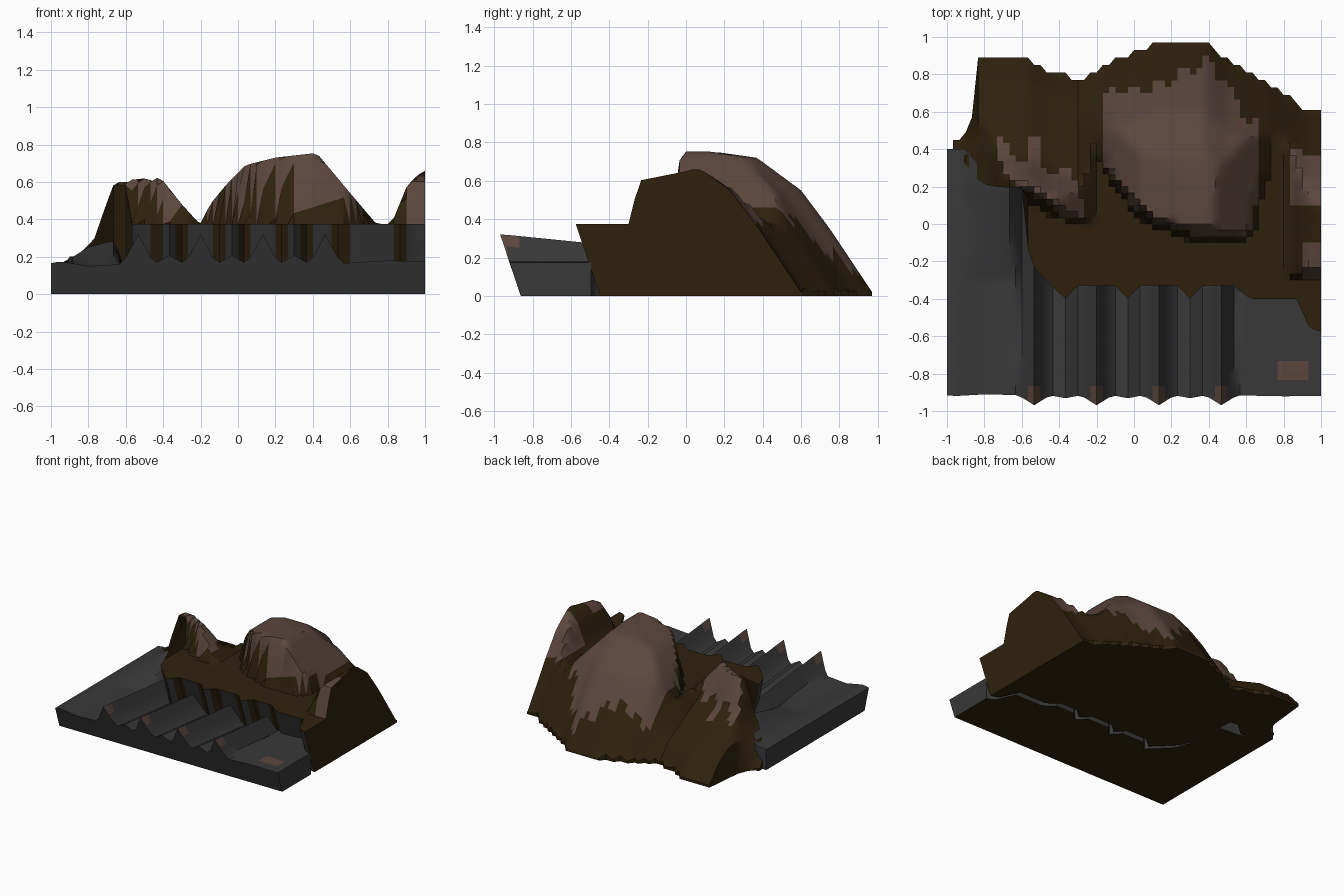
import bpy, bmesh, math

cube = bpy.data.objects.get("Cube")
if cube:
    bpy.data.objects.remove(cube, do_unlink=True)

STEP = 1 / 30      # grid spacing
LEAN = 0.34        # forward lean of the front walls
PLATEAU = 0.375


def material(name, rgb):
    m = bpy.data.materials.new(name)
    m.use_nodes = True
    m.diffuse_color = (*rgb, 1)
    m.node_tree.nodes["Principled BSDF"].inputs["Base Color"].default_value = (*rgb, 1)
    return m


SOIL, ROCK, SLATE = 0, 1, 2
MATERIALS = [material("dark soil brown", (0.028, 0.0155, 0.004)),
             material("rock tan", (0.105, 0.062, 0.046)),
             material("slate grey", (0.04, 0.04, 0.041))]


def curve(*pts):
    """Piecewise linear function through the points."""
    def f(x):
        if x <= pts[0][0]:
            return pts[0][1]
        for (x0, y0), (x1, y1) in zip(pts, pts[1:]):
            if x <= x1:
                return y0 + (y1 - y0) * (x - x0) / (x1 - x0)
        return pts[-1][1]
    return f


def zigzag(x, period, size):
    return size * abs(((x / period) % 1) * 2 - 1)


def solid(name, columns, front, back, height, colour):
    """Closed block: a ring of points at each x, bridged to the next ring."""
    bm = bmesh.new()
    rings = []
    for i in columns:
        x = i * STEP
        lo, hi = front(x), back(x)
        ys = [min(max(j * STEP, lo), hi) for j in range(-30, 31)]
        ring = [(x, lo + LEAN * height(x, lo), 0)]
        ring += [(x, y, height(x, y)) for y in ys] + [(x, hi, 0)]
        rings.append([bm.verts.new(p) for p in ring])
    for a, b in zip(rings, rings[1:]):
        for j in range(len(a)):
            k = (j + 1) % len(a)
            bm.faces.new((a[j], b[j], b[k], a[k]))
    # end walls
    bm.faces.new(rings[0])
    bm.faces.new(rings[-1][::-1])
    bmesh.ops.remove_doubles(bm, verts=bm.verts, dist=1e-4)
    bm.normal_update()
    for f in bm.faces:
        f.material_index = colour(f.calc_center_median(), f.normal)
    mesh = bpy.data.meshes.new(name)
    bm.to_mesh(mesh)
    bm.free()
    for m in MATERIALS:
        mesh.materials.append(m)
    ob = bpy.data.objects.new(name, mesh)
    bpy.context.collection.objects.link(ob)
    bpy.ops.object.select_all(action="DESELECT")
    ob.select_set(True)
    bpy.context.view_layer.objects.active = ob
    bpy.ops.object.shade_smooth_by_angle(angle=math.radians(35))


# Outlines of the raised land
land_front = curve((-1, .38), (-.93, .36), (-.87, .28), (-.82, .22), (-.75, .2), (-.6, .19),
                   (-.56, -.2), (-.5, -.27), (-.367, -.4), (-.3, -.33), (-.1, -.33),
                   (-.033, -.4), (.033, -.33), (.233, -.33), (.3, -.4), (.367, -.33),
                   (.533, -.33), (.62, -.4), (.87, -.4), (.94, -.56), (1, -.575))
land_back = curve((-1, .42), (-.94, .44), (-.87, .52), (-.835, .89), (-.57, .89), (-.45, .82),
                  (-.3, .77), (-.1, .88), (.12, .97), (.38, .97), (.5, .87), (.7, .77),
                  (.82, .68), (.92, .61), (1, .6))
# Back slopes by distance from the rear edge: steep, and gentle on the left
steep_slope = curve((0, .02), (.12, .2), (.22, .35), (.37, .55), (.6, .72), (.95, .77))
gentle_slope = curve((0, .02), (.12, .15), (.52, .36), (.68, .64))
steepness = curve((-.88, 1), (-.83, 0), (-.3, 0), (-.1, 1))

# Hills: a cross profile, a foot line in front and a rise behind it
dome_x = curve((-.3, .1), (-.2, .38), (-.15, .48), (-.05, .6), (.04, .69), (.2, .73), (.42, .755),
               (.5, .66), (.6, .54), (.74, .375), (.8, .2))
dome_foot = curve((-.2, .4), (-.1, .22), (0, .09), (.1, 0), (.3, -.07), (.58, -.075),
                  (.64, 0), (.68, .2), (.75, .4))
dome_rise = curve((0, .375), (.01, .55), (.035, .7), (.06, .75), (.1, .76))
crag_x = curve((-.95, .14), (-.9, .17), (-.77, .29), (-.74, .38), (-.69, .52), (-.66, .6),
               (-.42, .63), (-.3, .48), (-.2, .37))
crag_foot = curve((-.75, .15), (-.6, .15), (-.4, .04), (-.25, .0))
crag_rise = curve((0, .375), (.04, .58), (.09, .64), (.2, .56), (.4, .4), (.75, .1))
bluff_x = curve((.78, .2), (.82, .375), (.9, .57), (.95, .63), (1, .66))
bluff_rise = curve((-.29, .375), (-.25, .6), (0, .65), (.06, .67))


def dome(x, y):
    return min(dome_x(x), dome_rise(y - dome_foot(x)))


def land_height(x, y):
    crag = min(crag_x(x), crag_rise(y - crag_foot(x)))
    bluff = min(bluff_x(x), bluff_rise(y))
    floor = min(PLATEAU, crag_x(x)) if x < -.59 else PLATEAU
    d, k = land_back(x) - y, steepness(x)
    slope = k * steep_slope(d) + (1 - k) * gentle_slope(d)
    return max(.02, min(slope, max(floor, crag, dome(x, y), bluff)))


def stepped_back(x):
    return .97 + round((land_back(x) - .97) / .04) * .04


# Limits of the bare rock on the dome and the crag
dome_rock_end = curve((-.17, .68), (.1, .72), (.4, .86), (.5, .72), (.63, .5))
crag_rock_start = curve((-.75, .42), (-.68, .26), (-.6, .18), (-.45, .11), (-.38, .03))
crag_rock_end = curve((-.72, .48), (-.62, .32), (-.58, .34), (-.55, .52), (-.5, .42),
                      (-.48, .29), (-.42, .25), (-.37, .33), (-.33, .26), (-.27, .1))


def land_colour(c, n):
    x, y, z = c
    if z < .001:
        return SOIL
    # Front cliff with soil columns between slate bays
    if z < .2 and y < land_front(x) + .12 and abs(n.x) < .95 and n.y < -.1:
        gap = abs((x + .2) % (1 / 3) - 1 / 6)
        if -.56 < x < .5:
            return SOIL if .035 < gap < .1 else SLATE
        return SOIL if x < .6 or .83 < x < .91 else SLATE
    # Bare rock on the three hills
    if -.18 < x < .65 and dome(x, y) > .4 and y < dome_rock_end(x) + zigzag(x, .13, .09) - .03:
        base = y < dome_foot(x) + .06 and z < .54
        return SOIL if base and (.02 < x < .35 or zigzag(x, .12, 1) < .4) else ROCK
    if -.74 < x < -.27 and crag_rock_start(x) < y < crag_rock_end(x):
        return ROCK if z > .3 and (n.z > .3 or x > -.42) else SOIL
    if x > .84 and n.x < .98 and z > .38:
        if .1 < y < .42 + zigzag(x, .1, .06) or (x > .9 and -.33 < y < -.1):
            return ROCK
    return SOIL


# Slate lowland with four sharp ridges and small ones between
ridge_shape = curve((0, .32), (.085, .165), (1 / 6, .21))
apron = curve((-1, .165), (-.95, .175), (-.8, .15), (-.63, .16), (.55, .165), (.8, .18), (1, .175))
shoulder = curve((-.93, 0), (-.8, .1), (-.67, .13), (-.62, .03), (-.58, 0))


def ground_height(x, y):
    z = apron(x)
    if -.62 < x < .55:
        k = (x + .2) % (1 / 3)
        z = ridge_shape(min(k, 1 / 3 - k)) - .1 * max(0, y + .95)
    return z + shoulder(x) * min(1, max(0, (y + .3) / .5))


def ground_front(x):
    return -.86 - LEAN * ground_height(x, -.95)


def ground_back(x):
    return min(.4, land_front(x) + .08)


def ground_colour(c, n):
    if c.z < .001:
        return SOIL
    tip = c.y < -.865 and c.z > .235 and n.z > .1
    patch = .76 < c.x < .92 and -.84 < c.y < -.74 and n.z > .5
    return ROCK if tip or patch else SLATE


solid("ridged_lowland", range(-30, 31), ground_front, ground_back, ground_height, ground_colour)
solid("hilly_land", range(-29, 31), land_front, stepped_back, land_height, land_colour)
